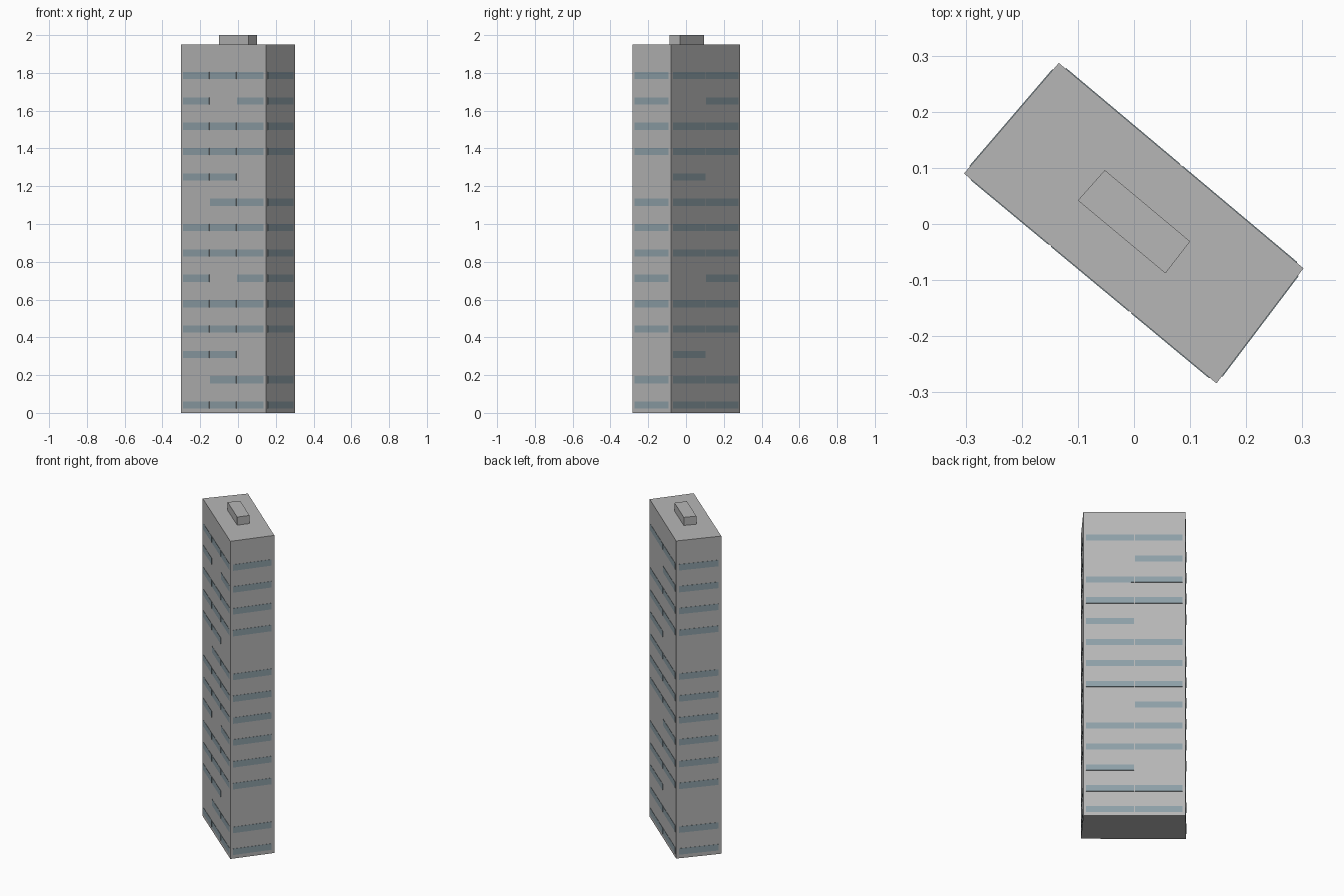
import bpy, bmesh
from mathutils import Vector

if "Cube" in bpy.data.objects:
    bpy.data.objects.remove(bpy.data.objects["Cube"], do_unlink=True)


def material(name, rgb):
    mat = bpy.data.materials.new(name)
    mat.use_nodes = True
    colour = (*rgb, 1)
    mat.diffuse_color = colour
    mat.node_tree.nodes["Principled BSDF"].inputs["Base Color"].default_value = colour
    return mat


wall = material("concrete grey", (0.47, 0.47, 0.47))
glass = material("window blue grey", (0.27, 0.35, 0.39))


def finish(name, bm, mat):
    bmesh.ops.recalc_face_normals(bm, faces=bm.faces)
    mesh = bpy.data.meshes.new(name)
    bm.to_mesh(mesh)
    bm.free()
    mesh.materials.append(mat)
    obj = bpy.data.objects.new(name, mesh)
    bpy.context.collection.objects.link(obj)
    return obj


def prism(bm, outline, bottom, top):
    """Extrude a flat outline of (x, y) points between two heights."""
    base = bm.faces.new([bm.verts.new((p[0], p[1], bottom)) for p in outline])
    grown = bmesh.ops.extrude_face_region(bm, geom=[base], use_keep_orig=True)["geom"]
    verts = [v for v in grown if isinstance(v, bmesh.types.BMVert)]
    bmesh.ops.translate(bm, verts=verts, vec=(0, 0, top - bottom))


# Tower and roof block, turned on the plot
corners = [Vector(p) for p in ((-0.303, 0.09), (0.147, -0.284), (0.302, -0.079), (-0.134, 0.287))]
roof_corners = [(-0.1, 0.042), (0.056, -0.088), (0.1, -0.031), (-0.052, 0.096)]
WALL_TOP = 1.95
for name, outline, bottom, top in (("tower", corners, 0, WALL_TOP),
                                   ("roof_block", roof_corners, WALL_TOP, 2.0)):
    bm = bmesh.new()
    prism(bm, outline, bottom, top)
    finish(name, bm, wall)

# Window layout repeats every seven floors, counted from the top
long_front = ["###", "# #", "###", "###", "## ", " ##", "###"]
long_back = ["##", " #", "##", "##", "# ", "##", "##"]
short_end = ["#", "#", "#", "#", " ", "#", "#"]
sides = (("front_windows", long_front), ("left_windows", short_end),
         ("back_windows", long_back), ("right_windows", short_end))
FLOORS, STEP, TOP_ROW, HALF = 14, 0.1342, 1.786, 0.019
MARGIN, GAP, DEPTH = 0.016, 0.005, 0.0015

# Thin window plates on each wall
for i, (name, rows) in enumerate(sides):
    start, end = corners[i], corners[(i + 1) % 4]
    along = (end - start).normalized()
    out = Vector((along.y, -along.x)) * DEPTH
    columns = len(rows[0])
    pitch = ((end - start).length - 2 * MARGIN + GAP) / columns
    bm = bmesh.new()
    for floor in range(FLOORS):
        z = TOP_ROW - floor * STEP
        for col, mark in enumerate(rows[floor % len(rows)]):
            if mark == "#":
                a = start + along * (MARGIN + col * pitch)
                b = a + along * (pitch - GAP)
                prism(bm, [a + out, b + out, b, a], z - HALF, z + HALF)
    finish(name, bm, glass)
